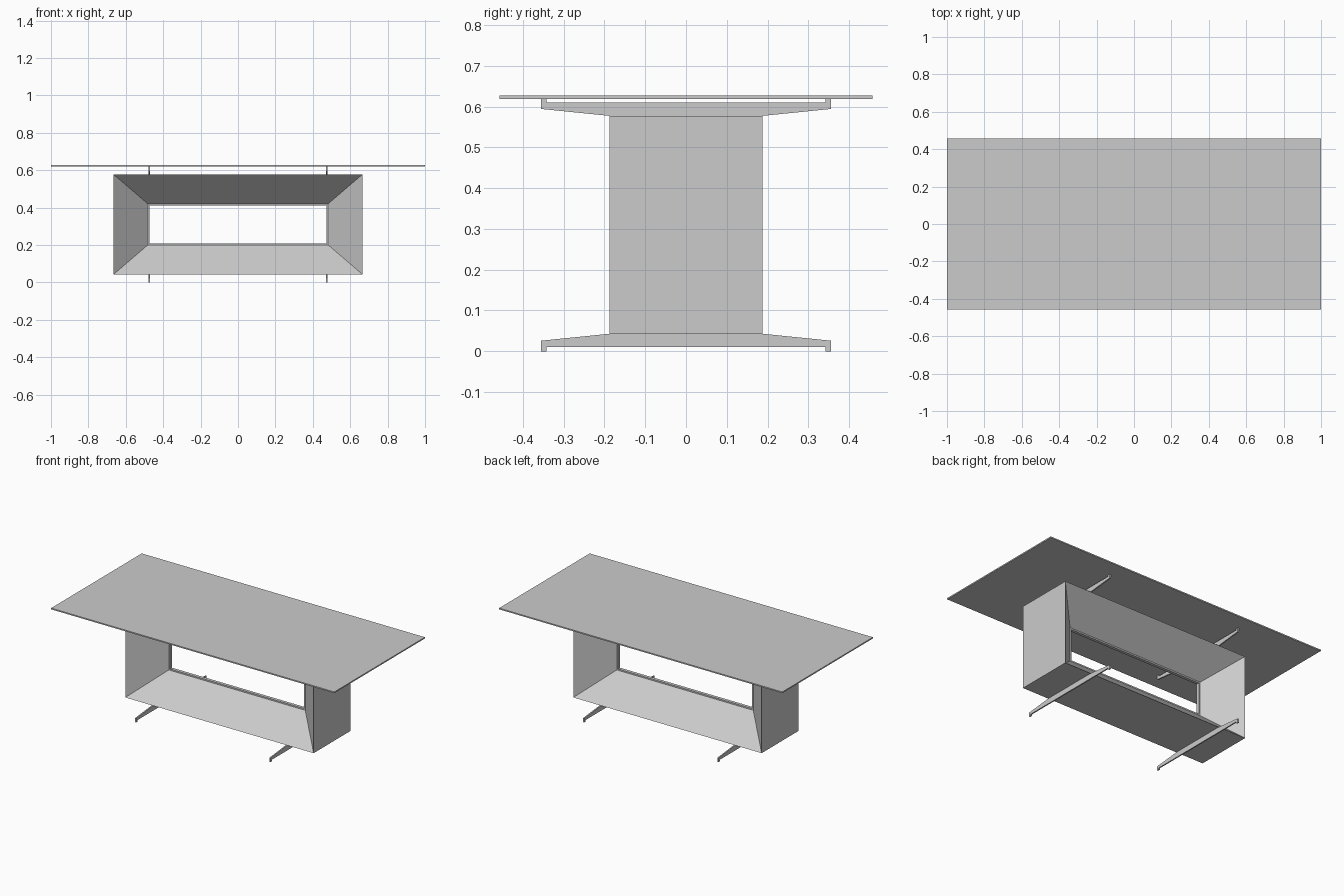
import bpy, bmesh

cube = bpy.data.objects.get("Cube")
if cube:
    bpy.data.objects.remove(cube, do_unlink=True)

GREY = (0.6, 0.6, 0.6, 1)
grey = bpy.data.materials.new("plain grey")
grey.use_nodes = True
grey.diffuse_color = GREY
grey.node_tree.nodes["Principled BSDF"].inputs["Base Color"].default_value = GREY

MID = 0.31  # height of the pedestal's centre


def add_object(name, bm):
    bmesh.ops.recalc_face_normals(bm, faces=bm.faces[:])
    mesh = bpy.data.meshes.new(name)
    bm.to_mesh(mesh)
    bm.free()
    mesh.materials.append(grey)
    obj = bpy.data.objects.new(name, mesh)
    bpy.context.collection.objects.link(obj)
    return obj


def bridge(bm, a, b):
    for i in range(len(a)):
        j = (i + 1) % len(a)
        bm.faces.new((a[i], a[j], b[j], b[i]))


# Thin rectangular top
bm = bmesh.new()
bmesh.ops.create_cube(bm, size=1)
bmesh.ops.scale(bm, vec=(2, 0.914, 0.008), verts=bm.verts)
bmesh.ops.translate(bm, vec=(0, 0, 0.623), verts=bm.verts)
add_object("table_top", bm)

# Pedestal: rectangular rings (depth, half width, half height) joined in a loop,
# sloping inwards from both faces to a narrow lip around the opening
half = [(0.187, 0.665, 0.267), (0.01, 0.482, 0.11), (0.01, 0.472, 0.101)]
rings = [(-y, w, h) for y, w, h in half] + half[::-1]
bm = bmesh.new()
loops = [[bm.verts.new((sx * w, y, MID + sz * h))
          for sx, sz in ((-1, -1), (1, -1), (1, 1), (-1, 1))]
         for y, w, h in rings]
for k in range(len(loops)):
    bridge(bm, loops[k - 1], loops[k])
add_object("pedestal_frame", bm)

# Slim tapered runners: feet below, matching supports above
right_half = [(0.342, 0.01), (0.342, 0), (0.355, 0), (0.355, 0.026), (0.187, 0.043)]
outline = right_half + [(-y, z) for y, z in reversed(right_half)]


def runner(name, x, upper):
    bm = bmesh.new()
    sides = [[bm.verts.new((x + dx, y, 2 * MID - z if upper else z)) for y, z in outline]
             for dx in (-0.004, 0.004)]
    bridge(bm, *sides)
    for side in sides:
        bm.faces.new(side)
    add_object(name, bm)


for side, x in (("left", 0.474), ("right", -0.474)):
    runner("foot_" + side, x, False)
    runner("top_support_" + side, x, True)
